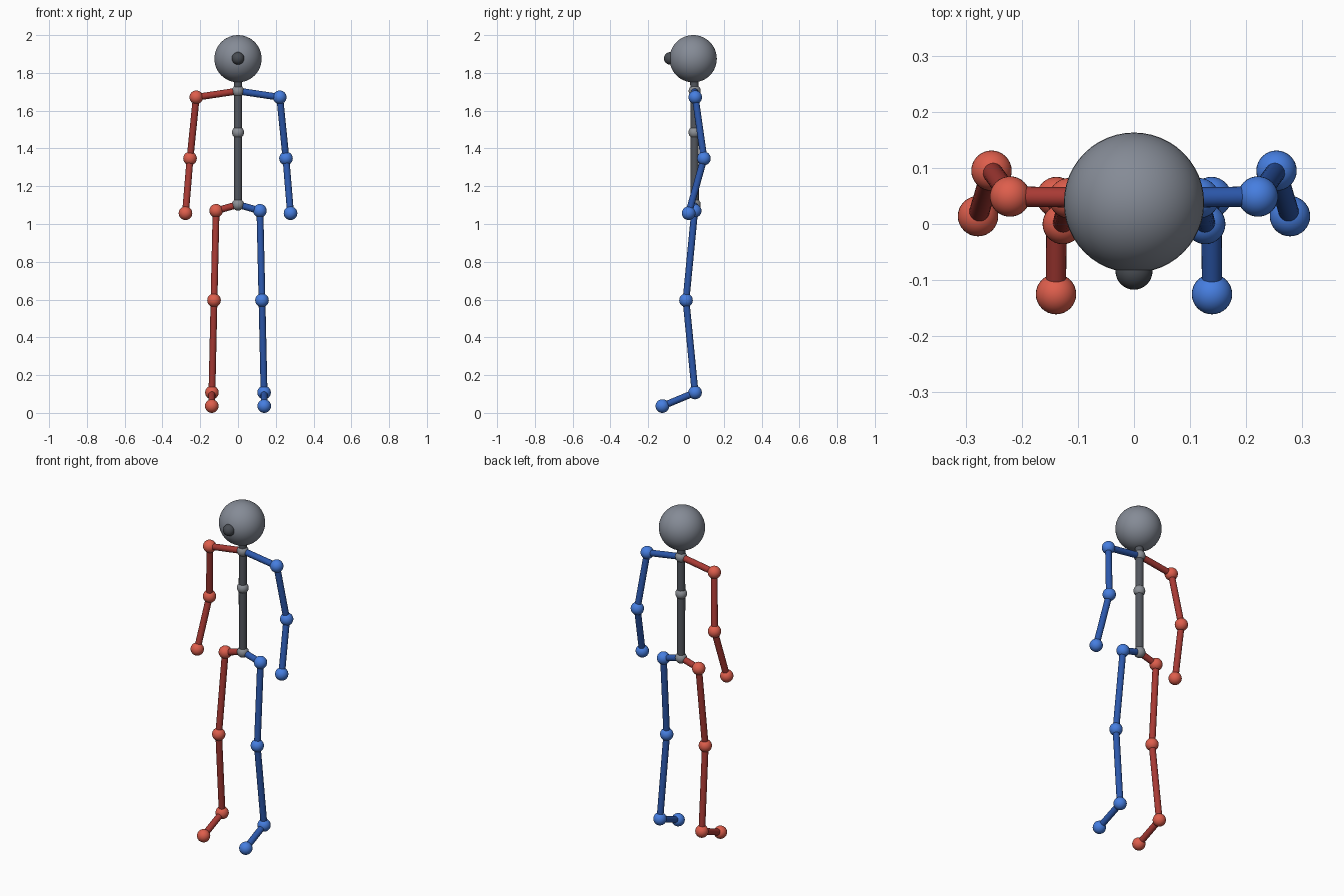
import bpy
from mathutils import Vector

if "Cube" in bpy.data.objects:
    bpy.data.objects.remove(bpy.data.objects["Cube"])


def srgb(r, g, b):
    lin = lambda c: c / 12.92 if c <= 0.04045 else ((c + 0.055) / 1.055) ** 2.4
    return (lin(r / 255), lin(g / 255), lin(b / 255), 1)


def material(name, r, g, b):
    m = bpy.data.materials.new(name)
    m.diffuse_color = srgb(r, g, b)
    m.use_nodes = True
    m.node_tree.nodes["Principled BSDF"].inputs["Base Color"].default_value = m.diffuse_color
    return m


HEAD = material("head grey", 133, 139, 150)
JOINT = material("joint grey", 140, 144, 150)
SPINE = material("spine dark grey", 82, 86, 93)
NOSE = material("nose charcoal", 72, 76, 82)
RED_JOINT = material("joint red", 222, 94, 76)
RED_BONE = material("bone red", 168, 58, 52)
BLUE_JOINT = material("joint blue", 70, 126, 224)
BLUE_BONE = material("bone blue", 44, 88, 172)


def finish(name, mat):
    ob = bpy.context.object
    ob.name = name
    ob.data.materials.append(mat)
    bpy.ops.object.shade_smooth_by_angle(angle=0.8)


def ball(name, pos, radius, mat, segs=32):
    bpy.ops.mesh.primitive_uv_sphere_add(
        segments=segs, ring_count=segs // 2, radius=radius, location=pos)
    finish(name, mat)


def rod(name, a, b, radius, mat):
    a, b = Vector(a), Vector(b)
    d = b - a
    bpy.ops.mesh.primitive_cylinder_add(
        vertices=24, radius=radius, depth=d.length, location=(a + b) / 2)
    bpy.context.object.rotation_euler = d.to_track_quat('Z', 'Y').to_euler()
    finish(name, mat)


# Head and nose
head = (0, 0.038, 1.875)
ball("head", head, 0.125, HEAD, 48)
ball("nose", (0, -0.084, 1.877), 0.033, NOSE)

# Spine
pelvis, chest, neck = (0, 0.046, 1.103), (0, 0.045, 1.485), (0, 0.046, 1.704)
for name, p in (("pelvis_joint", pelvis), ("chest_joint", chest), ("neck_joint", neck)):
    ball(name, p, 0.032, JOINT)
for name, a, b in (("lower_spine", pelvis, chest), ("upper_spine", chest, neck),
                   ("neck", neck, head)):
    rod(name, a, b, 0.022, SPINE)

# Limb chains on the +x side, each starting from a spine joint
ARM = [("collarbone", "shoulder", (0.221, 0.049, 1.671)),
       ("upper_arm", "elbow", (0.254, 0.095, 1.347)),
       ("forearm", "wrist", (0.278, 0.014, 1.057))]
LEG = [("hip_bone", "hip", (0.116, 0.046, 1.070)),
       ("thigh", "knee", (0.127, 0.000, 0.596)),
       ("shin", "ankle", (0.138, 0.048, 0.108)),
       ("foot", "toe", (0.139, -0.125, 0.036))]

for side, sx, jm, bm in (("left", 1, BLUE_JOINT, BLUE_BONE),
                         ("right", -1, RED_JOINT, RED_BONE)):
    for start, chain in ((neck, ARM), (pelvis, LEG)):
        prev = start
        for bone, joint, (x, y, z) in chain:
            p = (sx * x, y, z)
            rod(f"{side}_{bone}", prev, p, 0.018, bm)
            ball(f"{side}_{joint}_joint", p, 0.036, jm)
            prev = p
